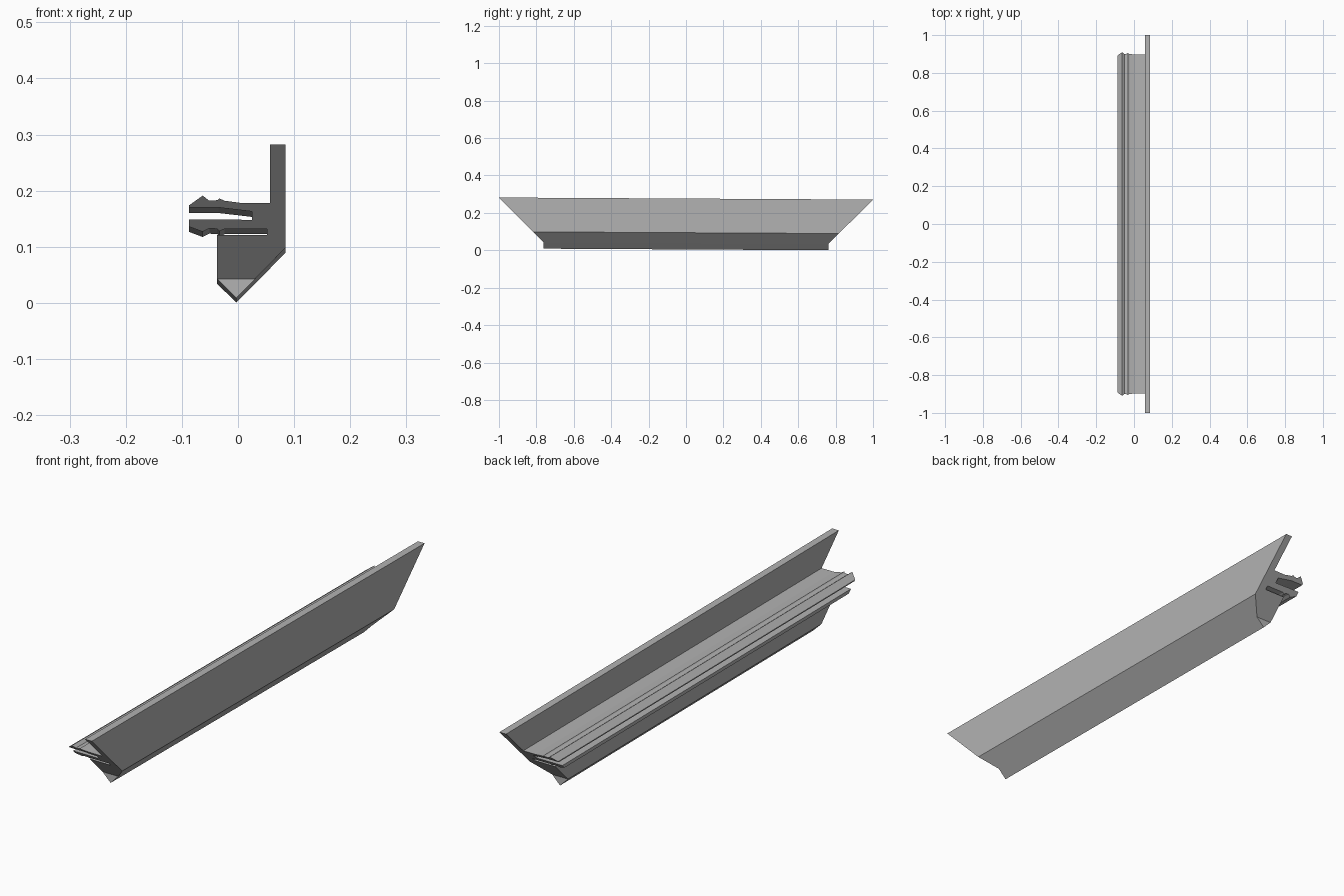
import bpy
import bmesh

cube = bpy.data.objects.get("Cube")
if cube:
    bpy.data.objects.remove(cube, do_unlink=True)

TOP = 0.2765    # height of the upright edge at mid length
KNEE = 0.038    # below this the ends are cut square
TILT = 0.0055   # slight fall towards the back

grey = bpy.data.materials.new("plain_grey")
grey.use_nodes = True
colour = (0.45, 0.45, 0.45, 1)
grey.diffuse_color = colour
grey.node_tree.nodes["Principled BSDF"].inputs["Base Color"].default_value = colour

# Cross-section, starting at the lower left corner
keel = [(-0.037, KNEE), (-0.003, 0.0045), (0.030, KNEE)]
upright = [(0.085, 0.094), (0.085, TOP), (0.057, TOP)]
upper_clip = [(0.057, 0.173), (0.006, 0.173), (-0.024, 0.177), (-0.033, 0.181),
              (-0.037, 0.178), (-0.051, 0.177), (-0.063, 0.186), (-0.087, 0.169),
              (-0.087, 0.165), (-0.035, 0.165), (0.025, 0.158)]
lower_clip = [(0.025, 0.143), (-0.035, 0.144), (-0.087, 0.144), (-0.087, 0.131),
              (-0.063, 0.122), (-0.051, 0.128), (-0.037, 0.127), (-0.033, 0.123),
              (-0.024, 0.127), (0.052, 0.127)]
ledge = [(0.052, 0.116), (-0.037, 0.116)]
profile = keel + upright + upper_clip + lower_clip + ledge


def end_ring(bm, side):
    """Ring of the section on a mitred end; side is -1 front, 1 back."""
    ring = []
    for x, z in profile:
        y = side * (1 - TOP + max(z, KNEE))
        ring.append(bm.verts.new((x, y, z - TILT * y)))
    return ring


bm = bmesh.new()
front, back = end_ring(bm, -1), end_ring(bm, 1)
count = len(profile)

# Long faces of the extrusion
for i in range(count):
    j = (i + 1) % count
    bm.faces.new((front[i], front[j], back[j], back[i]))

# Mitred caps above the knee and square caps on the keel
for ring in (front, back):
    bm.faces.new(ring[:3])
    bm.faces.new([ring[0]] + ring[2:])

bmesh.ops.recalc_face_normals(bm, faces=bm.faces)
mesh = bpy.data.meshes.new("trim_strip")
bm.to_mesh(mesh)
bm.free()
mesh.materials.append(grey)
strip = bpy.data.objects.new("trim_strip", mesh)
bpy.context.collection.objects.link(strip)
